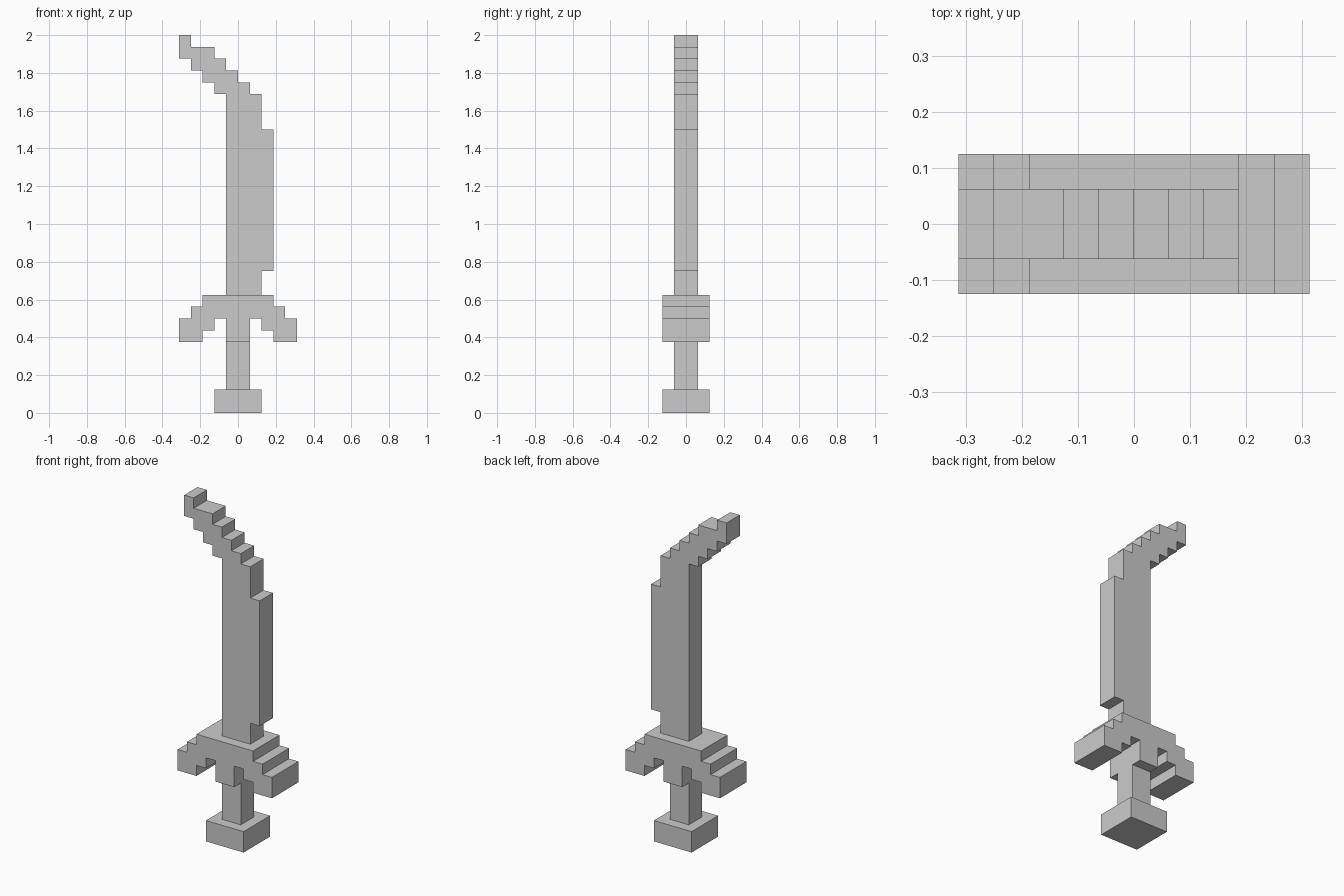
import bpy
import bmesh

if "Cube" in bpy.data.objects:
    bpy.data.objects.remove(bpy.data.objects["Cube"], do_unlink=True)

U = 1 / 16  # one block

grey = bpy.data.materials.new("plain_grey")
grey.use_nodes = True
colour = (0.6, 0.6, 0.6, 1)
grey.diffuse_color = colour
grey.node_tree.nodes["Principled BSDF"].inputs["Base Color"].default_value = colour


def slab(name, outline, half_depth):
    """Extrude an x-z outline, given in blocks, symmetrically along y."""
    bm = bmesh.new()
    face = bm.faces.new([bm.verts.new((x * U, -half_depth * U, z * U)) for x, z in outline])
    grown = bmesh.ops.extrude_face_region(bm, geom=[face], use_keep_orig=True)
    moved = [v for v in grown["geom"] if isinstance(v, bmesh.types.BMVert)]
    bmesh.ops.translate(bm, verts=moved, vec=(0, 2 * half_depth * U, 0))
    bmesh.ops.recalc_face_normals(bm, faces=bm.faces)
    mesh = bpy.data.meshes.new(name)
    bm.to_mesh(mesh)
    bm.free()
    mesh.materials.append(grey)
    obj = bpy.data.objects.new(name, mesh)
    bpy.context.scene.collection.objects.link(obj)
    return obj


def rect(half_width, bottom, top):
    return [(-half_width, bottom), (half_width, bottom), (half_width, top), (-half_width, top)]


# Pommel and grip
slab("pommel", rect(2, 0, 2), 2)
slab("grip", rect(1, 2, 6), 1)

# Guard: right half of the stepped arch, mirrored to the left
half = [(1, 6), (1, 8), (2, 8), (2, 7), (3, 7), (3, 6),
        (5, 6), (5, 8), (4, 8), (4, 9), (3, 9), (3, 10)]
slab("guard", half + [(-x, z) for x, z in reversed(half)], 2)

# Blade: straight cutting edge, then matching stairs up to the hooked tip
edge = [(-1, 10), (2, 10), (2, 12), (3, 12), (3, 24), (2, 24), (2, 27)]
outer = [(1 - i + d, 27 + i + 1 - e) for i in range(4) for d, e in ((1, 0), (0, 0))]
tip = [(-2, 30), (-2, 31), (-4, 31), (-4, 32), (-5, 32), (-5, 30)]
inner = [p for i in range(4) for p in ((i - 4, 30 - i), (i - 4, 29 - i))][:-1]
# The outer stairs run from the shoulder to just below the tip
outer = [(1, 27)] + [p for i in range(3) for p in ((1 - i, 28 + i), (-i, 28 + i))][:-1]
outer += [(-1, 30)]
slab("blade", edge + outer + tip + inner + [(-1, 27)], 1)
